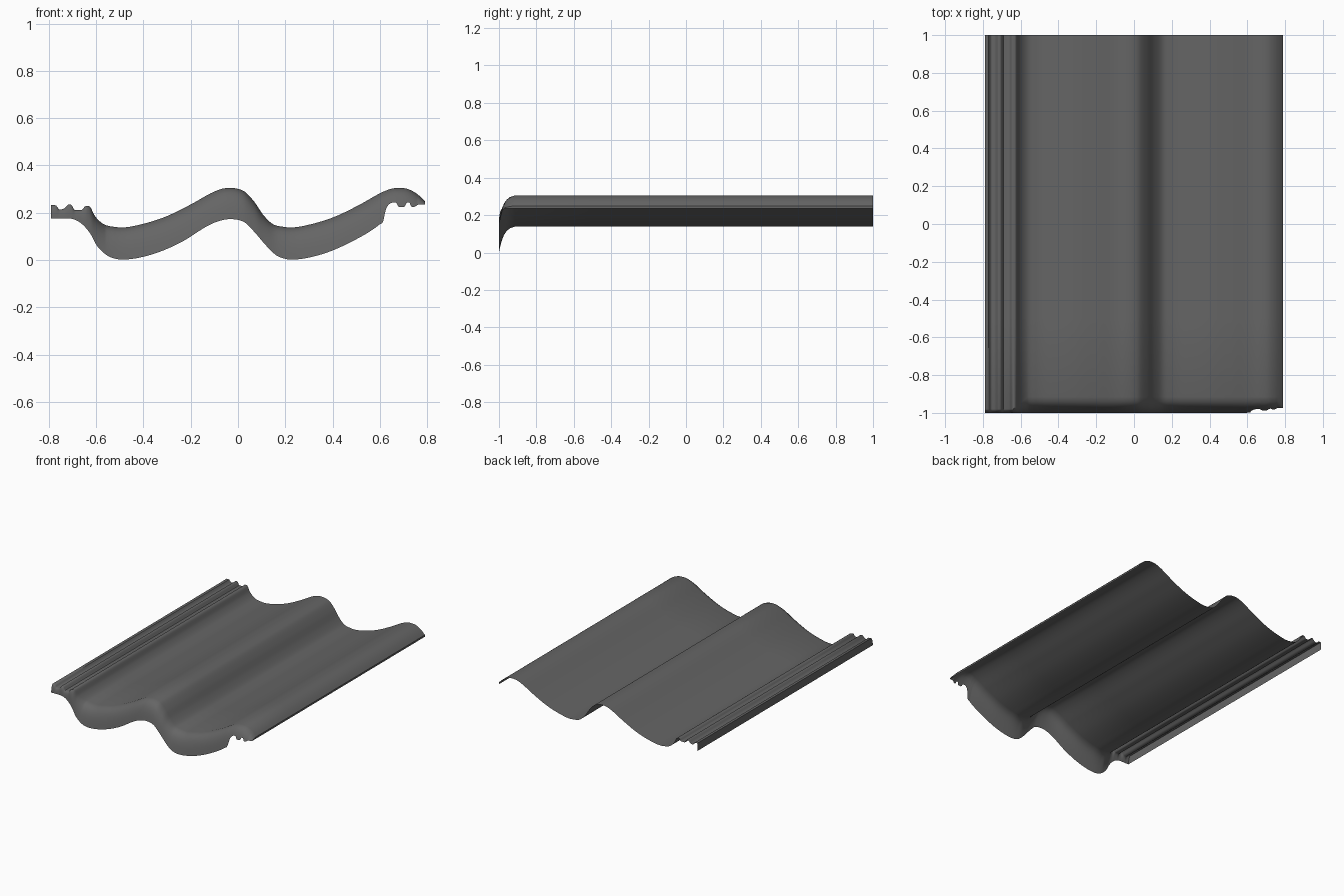
import bpy, bmesh

if "Cube" in bpy.data.objects:
    bpy.data.objects.remove(bpy.data.objects["Cube"])

PITCH = 0.716  # distance between the two waves

# One wave of the upper surface and of the lower edge of the front lip
wave_top = [(-.57, .153), (-.52, .14), (-.49, .138), (-.414, .15), (-.31, .182), (-.2, .235),
            (-.106, .287), (-.065, .302), (-.034, .305), (0, .301), (.03, .288), (.07, .245), (.106, .192)]
wave_low = [(-.596, .06), (-.554, .02), (-.52, .006), (-.49, .002), (-.37, .022), (-.245, .073),
            (-.118, .15), (-.07, .168), (-.034, .173), (0, .17), (.03, .158), (.07, .118)]


def shifted(points, lo, hi):
    return [(x + PITCH, z) for x, z in points if lo <= x <= hi]


# Left interlocking ribs, two waves, right cover roll
top = ([(-.79, .232), (-.772, .232), (-.755, .214), (-.735, .218), (-.715, .236), (-.703, .232),
        (-.69, .211), (-.66, .212), (-.645, .228), (-.63, .228), (-.605, .186)]
       + wave_top + shifted(wave_top, -.57, .01) + [(.748, .286), (.77, .269), (.79, .249)])
low = ([(-.79, .176), (-.72, .176), (-.67, .16), (-.626, .114)]
       + wave_low + shifted(wave_low, -.6, -.11)
       + [(.615, .167), (.623, .207), (.634, .23), (.65, .242), (.667, .244), (.68, .225), (.703, .225),
          (.715, .244), (.724, .244), (.735, .224), (.753, .228), (.765, .236), (.79, .236)])


def smooth(points, x):
    """Monotone cubic curve through the points."""
    n = len(points)
    slope = [(points[i + 1][1] - points[i][1]) / (points[i + 1][0] - points[i][0]) for i in range(n - 1)]

    def tangent(i):
        if i == 0 or i == n - 1:
            return slope[0] if i == 0 else slope[-1]
        a, b = slope[i - 1], slope[i]
        return 0 if a * b <= 0 else max(-3 * min(abs(a), abs(b)), min(3 * min(abs(a), abs(b)), (a + b) / 2))

    i = 0
    while i < n - 2 and x > points[i + 1][0]:
        i += 1
    (x0, z0), (x1, z1) = points[i], points[i + 1]
    h = x1 - x0
    t = (x - x0) / h
    return (z0 * (1 + 2 * t) * (1 - t) ** 2 + tangent(i) * h * t * (1 - t) ** 2
            + z1 * t * t * (3 - 2 * t) + tangent(i + 1) * h * t * t * (t - 1))


# Rounded nose: fraction of the full drop -> forward reach
nose = [(0, 0), (.06, .3), (.16, .5), (.29, .65), (.45, .77), (.62, .86), (.8, .93), (1, 1)]


def reach(f):
    for (f0, r0), (f1, r1) in zip(nose, nose[1:]):
        if f <= f1:
            return r0 + (r1 - r0) * (f - f0) / (f1 - f0)
    return 1


COLS = 316
bm = bmesh.new()
columns = []
for c in range(COLS + 1):
    x = -.79 + 1.58 * c / COLS
    zt, zl = smooth(top, x), smooth(low, x)
    drop = zt - zl
    # the nose is tight at the left ribs; the right end is cut short
    blend = max(0, min(1, (x + .64) / .08))
    depth = .02 + .065 * blend
    full = max(drop, min(.135, 3 * drop)) if x > .6 else drop
    path = [(y, zt) for y in (1, .5, 0, -.5)]
    for f, _ in nose:
        d = f * drop
        path.append((-1 + depth - depth * reach(d / full), zt - d))
    columns.append([bm.verts.new((x, y, z)) for y, z in path])

# Side edges turned down: deep on the left, a thin strip on the right
left = [bm.verts.new((-.79, v.co.y, .176)) for v in columns[0]]
right = [bm.verts.new((.79, v.co.y, min(v.co.z, .236))) for v in columns[-1]]
columns = [left] + columns + [right]
for a, b in zip(columns, columns[1:]):
    for r in range(len(a) - 1):
        bm.faces.new((a[r], a[r + 1], b[r + 1], b[r]))
bmesh.ops.remove_doubles(bm, verts=bm.verts, dist=.00005)

mesh = bpy.data.meshes.new("roof_tile")
bm.to_mesh(mesh)
bm.free()
tile = bpy.data.objects.new("roof_tile", mesh)
bpy.context.collection.objects.link(tile)

# Dark slate colour
slate = bpy.data.materials.new("dark_slate")
slate.diffuse_color = (.13, .13, .13, 1)
slate.use_nodes = True
slate.node_tree.nodes["Principled BSDF"].inputs["Base Color"].default_value = slate.diffuse_color
mesh.materials.append(slate)

bpy.context.view_layer.objects.active = tile
tile.select_set(True)
bpy.ops.object.shade_smooth_by_angle(angle=.7)
